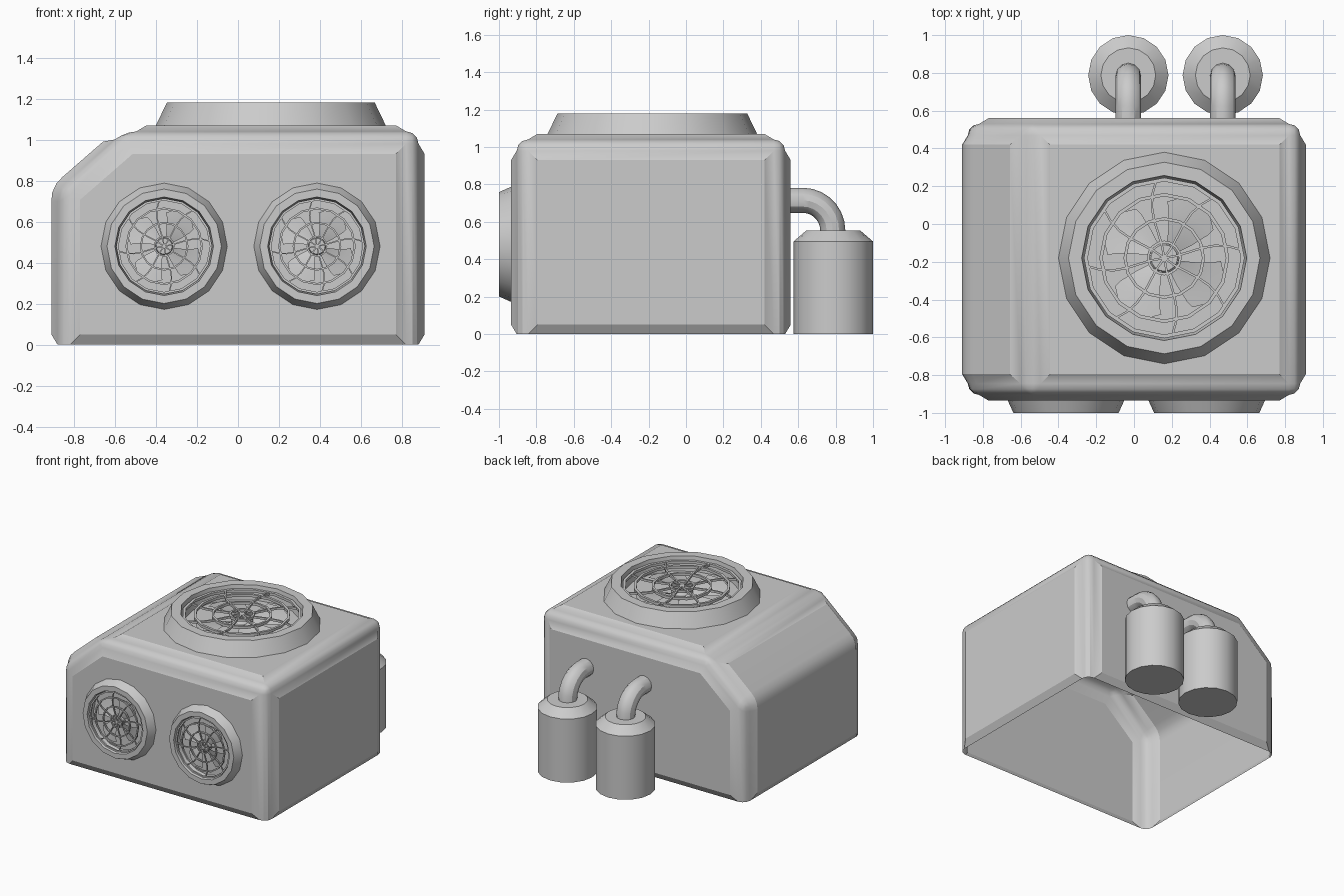
import bpy, bmesh, math
from mathutils import Vector, Matrix

if "Cube" in bpy.data.objects:
    bpy.data.objects.remove(bpy.data.objects["Cube"])


def finish(bm, name, recalc=True):
    if recalc:
        bmesh.ops.recalc_face_normals(bm, faces=bm.faces)
    me = bpy.data.meshes.new(name)
    bm.to_mesh(me)
    bm.free()
    ob = bpy.data.objects.new(name, me)
    bpy.context.collection.objects.link(ob)
    smooth(ob)
    return ob


def smooth(ob):
    bpy.ops.object.select_all(action='DESELECT')
    ob.select_set(True)
    bpy.context.view_layer.objects.active = ob
    bpy.ops.object.shade_smooth_by_angle(angle=math.radians(30))


def lathe(bm, profile, n=16, closed=False):
    # spin (radius, z) points round z; radius 0 becomes a pole
    rows = []
    for r, z in profile:
        if r == 0:
            rows.append([bm.verts.new((0, 0, z))] * n)
        else:
            rows.append([bm.verts.new((r * math.cos(math.tau * i / n),
                                       r * math.sin(math.tau * i / n), z)) for i in range(n)])
    pairs = list(zip(rows, rows[1:])) + ([(rows[-1], rows[0])] if closed else [])
    for a, b in pairs:
        for i in range(n):
            j = (i + 1) % n
            bm.faces.new(list(dict.fromkeys((a[i], a[j], b[j], b[i]))))


# Housing: prism with one sloped corner, rounded edges, open underneath
bm = bmesh.new()
outline = [(-.88, 0), (-.88, .757), (-.555, 1.04), (.88, 1.04), (.88, 0)]
front = bm.faces.new([bm.verts.new((x, -.905, z)) for x, z in outline])
ext = bmesh.ops.extrude_face_region(bm, geom=[front], use_keep_orig=True)
bmesh.ops.translate(bm, vec=(0, 1.435, 0),
                    verts=[v for v in ext['geom'] if isinstance(v, bmesh.types.BMVert)])
bmesh.ops.recalc_face_normals(bm, faces=bm.faces)
edges = [e for e in bm.edges if max(v.co.z for v in e.verts) > .01]
bmesh.ops.bevel(bm, geom=edges, offset=.06, offset_type='OFFSET', segments=3,
                profile=.5, affect='EDGES', clamp_overlap=True)
bm.normal_update()
bmesh.ops.delete(bm, geom=[f for f in bm.faces if f.normal.z < -.9], context='FACES')
bm.normal_update()

# Raised panels on every side; the left one wraps onto the slope
tests = [lambda n: n.y < -.999, lambda n: n.y > .999, lambda n: n.x > .999,
         lambda n: n.z > .999, lambda n: n.x < -.6 and abs(n.y) < .01 and n.z < .765]
for test in tests:
    bm.normal_update()
    region = [f for f in bm.faces if test(f.normal)]
    bmesh.ops.inset_region(bm, faces=region, thickness=.05, depth=.03,
                           use_boundary=True, use_even_offset=True)
finish(bm, "housing", recalc=False)

# Fan unit: conical rim, grille rings, spokes and blades
bm = bmesh.new()
lathe(bm, [(.56, 0), (.507, .11), (.437, .11), (.42, .0)])
for r, w in ((.415, .02), (.335, .018), (.208, .016), (.085, .014)):
    lathe(bm, [(r - w / 2, .065), (r + w / 2, .065), (r + w / 2, .085), (r - w / 2, .085)], closed=True)


def curved_bar(angle, bend, r1, half, z0, z1):
    # thin box sweeping outward while turning by bend
    prev = first = None
    for k in range(7):
        t = k / 6
        r = r1 * t
        a = angle + bend * math.sin(math.pi * t)
        c = Vector((r * math.cos(a), r * math.sin(a), 0))
        s = Vector((-math.sin(a), math.cos(a), 0)) * half
        row = [bm.verts.new(c + q) for q in (s + Vector((0, 0, z0)), -s + Vector((0, 0, z0)),
                                             -s + Vector((0, 0, z1)), s + Vector((0, 0, z1)))]
        if prev:
            for i in range(4):
                bm.faces.new((prev[i], prev[(i + 1) % 4], row[(i + 1) % 4], row[i]))
        prev = row


for i in range(8):
    curved_bar(math.tau * i / 8 + .1, .16, .415, .006, .067, .083)
lathe(bm, [(0, .055), (.07, .055), (.08, .04), (.08, 0)])

for i in range(4):
    grid = []
    for r in (.07, .16, .26, .34):
        row = []
        for k in range(6):
            t = k / 5
            a = math.tau * i / 4 + .35 + t * 1.0 + .5 * r
            rr = r - (.04 * (2 * t - 1) ** 2 if r > .3 else 0)
            row.append(bm.verts.new((rr * math.cos(a), rr * math.sin(a), .015 + .04 * t)))
        grid.append(row)
    for p, q in zip(grid, grid[1:]):
        for k in range(5):
            bm.faces.new((p[k], q[k], q[k + 1], p[k + 1]))
fan = finish(bm, "top_fan")
fan.location = (.16, -.18, 1.07)
for name, x in (("front_fan_left", -.36), ("front_fan_right", .385)):
    ob = bpy.data.objects.new(name, fan.data)
    bpy.context.collection.objects.link(ob)
    ob.matrix_world = (Matrix.Translation((x, -.935, .48)) @ Matrix.Rotation(math.pi / 2, 4, 'X')
                       @ Matrix.Diagonal((.55, .55, .59, 1)))

# Rear canisters with elbow pipes
for side, x in (("left", -.03), ("right", .47)):
    bm = bmesh.new()
    lathe(bm, [(0, 0), (.2125, 0), (.2125, .495), (.145, .553), (0, .553)])
    can = finish(bm, "canister_" + side)
    can.location = (x, .7875, 0)

    bm = bmesh.new()
    path = [(.55, .715, 0)] + [(.625 + .16 * math.sin(a), .553 + .162 * math.cos(a), a)
                               for a in (math.pi / 2 * k / 7 for k in range(8))]
    rings = []
    for y, z, a in path:
        up = Vector((0, math.sin(a), math.cos(a)))
        rings.append([bm.verts.new(Vector((x, y, z)) + .067 * (
            math.cos(math.tau * i / 12) * up + Vector((math.sin(math.tau * i / 12), 0, 0))))
            for i in range(12)])
    for p, q in zip(rings, rings[1:]):
        for i in range(12):
            bm.faces.new((p[i], p[(i + 1) % 12], q[(i + 1) % 12], q[i]))
    finish(bm, "pipe_" + side)
